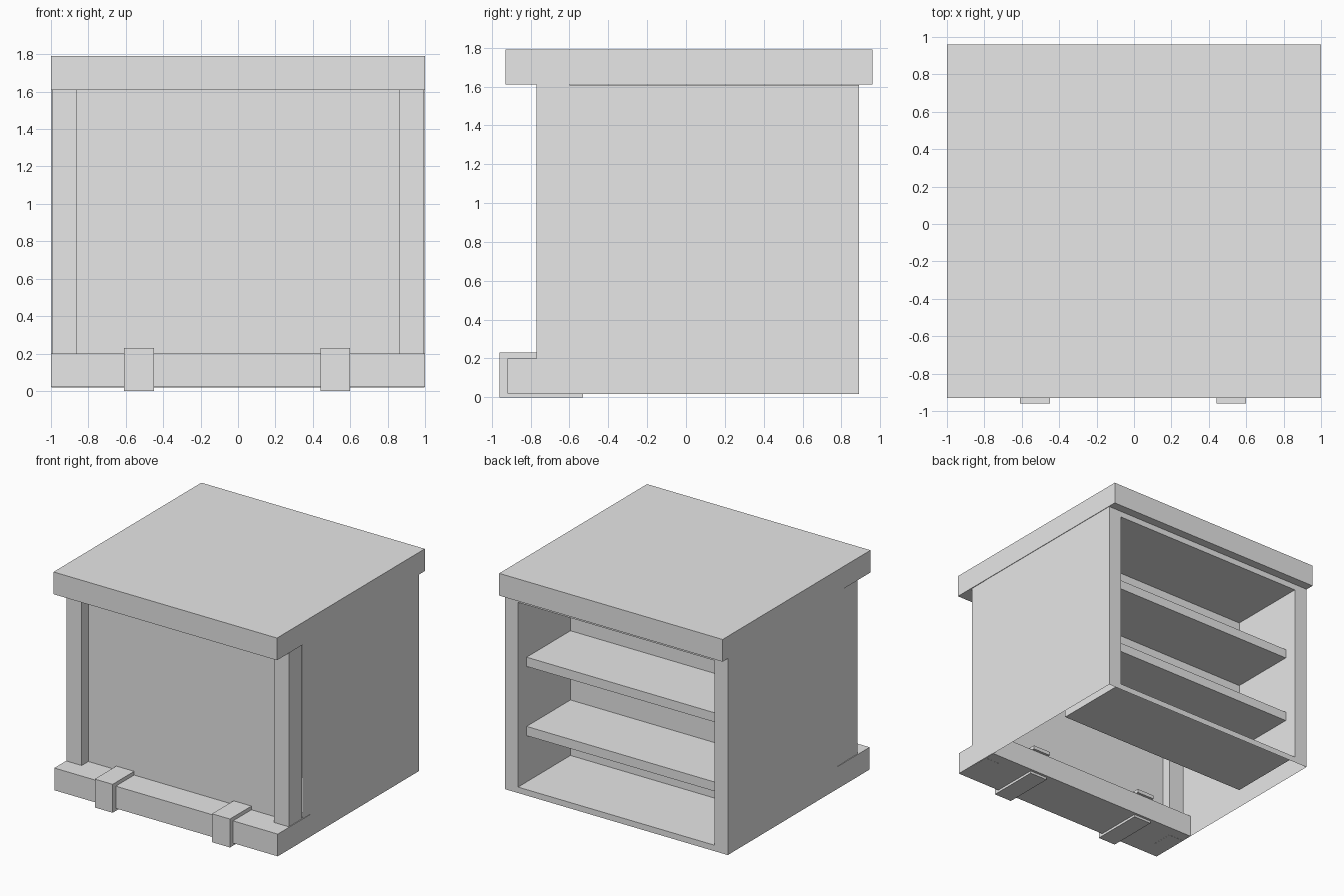
import bpy
import bmesh

cube = bpy.data.objects.get("Cube")
if cube:
    bpy.data.objects.remove(cube, do_unlink=True)

# One plain grey for the whole counter
grey = bpy.data.materials.new("plain_grey")
grey.use_nodes = True
colour = (0.8, 0.8, 0.8, 1)
grey.diffuse_color = colour
grey.node_tree.nodes["Principled BSDF"].inputs["Base Color"].default_value = colour


def finish(name, bm):
    mesh = bpy.data.meshes.new(name)
    bm.to_mesh(mesh)
    bm.free()
    mesh.materials.append(grey)
    obj = bpy.data.objects.new(name, mesh)
    bpy.context.collection.objects.link(obj)
    return obj


def box(name, x, y, z):
    """Box from (min, max) pairs on each axis."""
    bm = bmesh.new()
    bmesh.ops.create_cube(bm, size=1)
    for v in bm.verts:
        v.co = [(lo + hi) / 2 + c * (hi - lo) for c, (lo, hi) in zip(v.co, (x, y, z))]
    return finish(name, bm)


def strap(name, x, width, outline):
    """Side outline (y, z) extruded along x."""
    bm = bmesh.new()
    face = bm.faces.new([bm.verts.new((x - width / 2, y, z)) for y, z in outline])
    moved = bmesh.ops.extrude_face_region(bm, geom=[face])["geom"]
    bmesh.ops.translate(bm, vec=(width, 0, 0),
                        verts=[g for g in moved if isinstance(g, bmesh.types.BMVert)])
    bmesh.ops.recalc_face_normals(bm, faces=bm.faces)
    return finish(name, bm)


def cabinet_shell(name, rings):
    """Loft rectangles (half width, z low, z high, y); the underside stays open."""
    bm = bmesh.new()
    loops = [[bm.verts.new((sx * w, y, z))
              for sx, z in ((-1, lo), (1, lo), (1, hi), (-1, hi))]
             for w, lo, hi, y in rings]
    for i, (a, b) in enumerate(zip(loops, loops[1:])):
        for k in range(4):
            n = (k + 1) % 4
            if i == 0 and k == 0:
                continue
            bm.faces.new((a[k], a[n], b[n], b[k]))
    bm.faces.new(loops[-1])
    bmesh.ops.recalc_face_normals(bm, faces=bm.faces)
    bm.normal_update()
    # Keep the outer side wall facing outward
    outer = max(bm.faces, key=lambda f: f.calc_center_median().x)
    if outer.normal.x < 0:
        bmesh.ops.reverse_faces(bm, faces=bm.faces)
    return finish(name, bm)


# Counter top and front plinth
box("counter_top", (-1, 1), (-0.93, 0.96), (1.61, 1.79))
box("front_plinth", (-1, 1), (-0.92, -0.51), (0.02, 0.2))

# Cabinet body with a recess open at the back
cabinet_shell("cabinet_body", [(0.997, 0.018, 1.609, -0.6), (0.997, 0.018, 1.609, 0.89),
                               (0.88, 0.066, 1.56, 0.89), (0.88, 0.066, 1.56, 0.22)])

# Shelves in the recess
for name, z in (("lower_shelf", 0.44), ("upper_shelf", 1.0)):
    box(name, (-0.88, 0.88), (0.22, 0.78), (z, z + 0.075))

# Recessed front panel between two posts
box("front_panel", (-0.87, 0.87), (-0.685, -0.675), (0.1, 1.61))
for name, s in (("left_post", 1), ("right_post", -1)):
    box(name, sorted((s * 0.86, s * 0.994)), (-0.77, -0.6), (0.019, 1.61))

# Straps hooked around the plinth
hook = [(-0.96, 0), (-0.53, 0), (-0.53, 0.02), (-0.92, 0.02),
        (-0.92, 0.2), (-0.49, 0.2), (-0.49, 0.23), (-0.96, 0.23)]
for name, x in (("left_strap", 0.52), ("right_strap", -0.53)):
    strap(name, x, 0.16, hook)
